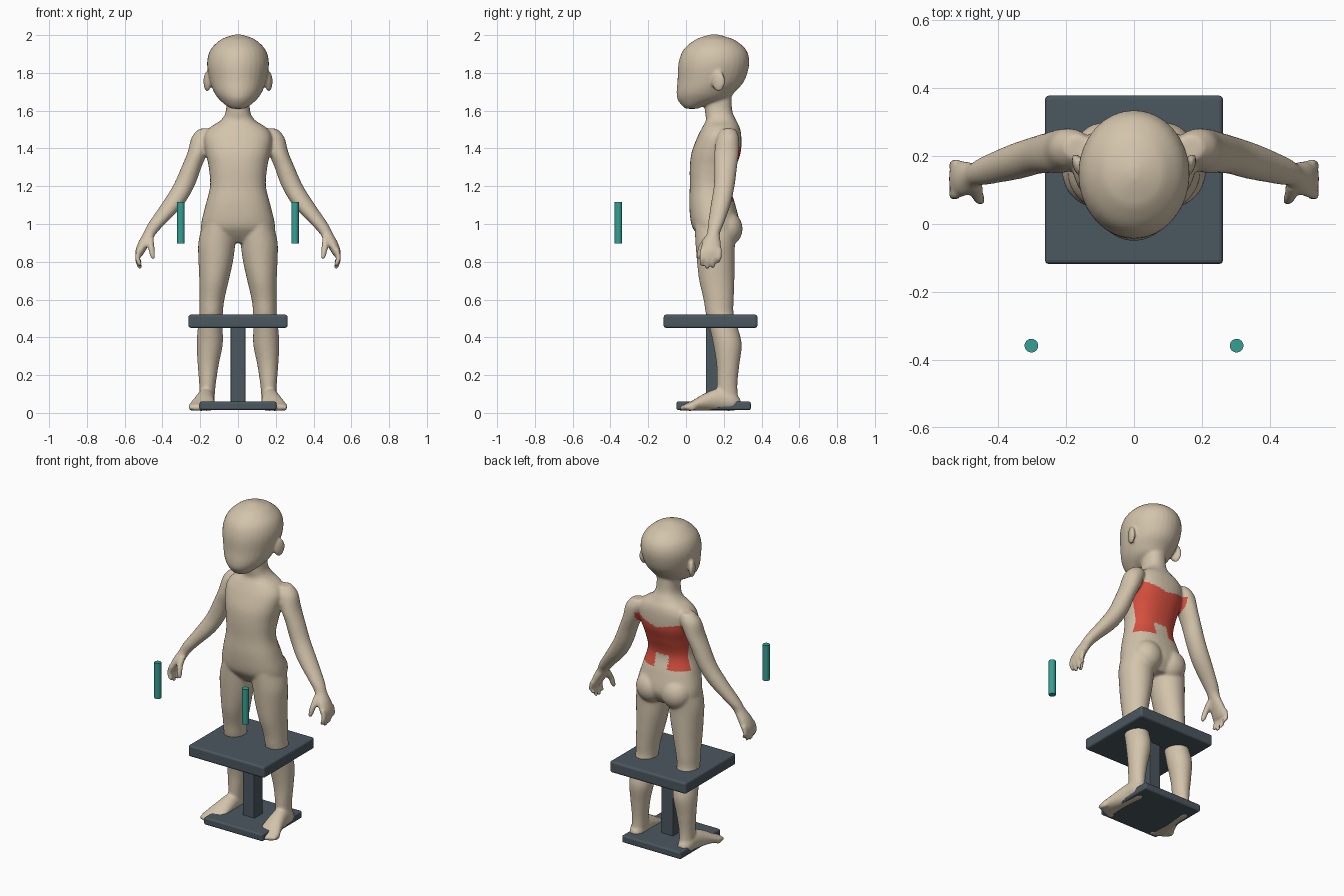
import bpy
import bmesh
import math
from mathutils import Matrix, Vector

scene_cube = bpy.data.objects.get("Cube")
if scene_cube:
    bpy.data.objects.remove(scene_cube, do_unlink=True)


def material(name, colour):
    mat = bpy.data.materials.new(name)
    mat.use_nodes = True
    mat.diffuse_color = (*colour, 1)
    shader = next(n for n in mat.node_tree.nodes if n.type == "BSDF_PRINCIPLED")
    shader.inputs["Base Color"].default_value = (*colour, 1)
    shader.inputs["Roughness"].default_value = 0.7
    return mat


BEIGE = material("warm beige", (0.65, 0.55, 0.41))
RED = material("back red", (0.68, 0.08, 0.05))
SLATE = material("slate grey", (0.07, 0.095, 0.115))
TEAL = material("teal", (0.035, 0.35, 0.29))


def add_object(name, bm, *materials):
    mesh = bpy.data.meshes.new(name)
    bm.to_mesh(mesh)
    bm.free()
    ob = bpy.data.objects.new(name, mesh)
    bpy.context.scene.collection.objects.link(ob)
    for mat in materials:
        mesh.materials.append(mat)
    return ob


def spline(rows, steps=5):
    """Smoothly interpolate a short list of cross-sections."""
    out = []
    rows = [Vector(r) for r in rows]
    for i in range(len(rows) - 1):
        a, b = rows[i], rows[i + 1]
        before, after = rows[max(i - 1, 0)], rows[min(i + 2, len(rows) - 1)]
        for k in range(steps):
            t = k / steps
            out.append(0.5 * (2 * a + (b - before) * t
                              + (2 * before - 5 * a + 4 * b - after) * t ** 2
                              + (3 * a - before - 3 * b + after) * t ** 3))
    return out + [rows[-1]]


def loft(bm, rows, side=1, power=2.0, along_y=False, sides=32):
    """Closed loft; each row is station, centre x, centre depth, radius x, radius depth."""
    rings = []
    for station, cx, cd, rx, rd in spline(rows):
        ring = []
        for k in range(sides):
            c = math.cos(math.tau * k / sides)
            s = math.sin(math.tau * k / sides)
            x = cx + rx * math.copysign(abs(c) ** (2 / power), c)
            d = cd + rd * math.copysign(abs(s) ** (2 / power), s)
            place = (side * x, station, d) if along_y else (side * x, d, station)
            ring.append(bm.verts.new(place))
        rings.append(ring)
    for low, high in zip(rings, rings[1:]):
        for k in range(sides):
            n = (k + 1) % sides
            bm.faces.new((low[k], low[n], high[n], high[k]))
    bm.faces.new(rings[0])
    bm.faces.new(rings[-1])


def span(rows):
    """Rows of height, front, back, half width, centred on the middle plane."""
    return [(z, 0, (f + b) / 2, w, (b - f) / 2) for z, f, b, w in rows]


def ball(bm, centre, radii, side=1, turn=0):
    x, y, z = centre
    bmesh.ops.create_uvsphere(
        bm, u_segments=20, v_segments=14, radius=1,
        matrix=Matrix.Translation((side * x, y, z))
        @ Matrix.Rotation(side * turn, 4, "Z") @ Matrix.Diagonal((*radii, 1)))


# Torso and neck
bm = bmesh.new()
loft(bm, span([(.9, .1, .24, .1), (.95, .055, .275, .185), (1, .028, .285, .195),
               (1.1, .017, .262, .172), (1.2, .02, .236, .148),
               (1.3, .02, .264, .155), (1.38, .03, .29, .172),
               (1.46, .06, .293, .18), (1.51, .085, .285, .15),
               (1.55, .105, .265, .09), (1.6, .1, .245, .064),
               (1.7, .1, .24, .062)]), power=2.3)

# Head
loft(bm, span([(1.61, 0, .06, .03), (1.625, -.02, .1, .06), (1.66, -.045, .215, .1),
               (1.7, -.05, .26, .128), (1.76, -.045, .31, .15),
               (1.85, -.04, .335, .164), (1.92, -.015, .32, .147),
               (1.97, .04, .265, .1), (1.99, .085, .215, .06), (2.003, .13, .17, .015)]))

leg = [(1, .1, .16, .088, .115), (.9, .112, .155, .098, .105), (.8, .118, .158, .091, .1),
       (.7, .127, .163, .078, .093), (.6, .138, .173, .066, .08),
       (.53, .142, .178, .062, .074), (.45, .147, .2, .066, .075),
       (.36, .15, .22, .069, .075), (.25, .158, .222, .055, .06),
       (.14, .162, .218, .043, .054), (.05, .165, .225, .04, .055)]
foot = [(.288, .165, .05, .02, .025), (.25, .166, .061, .042, .05),
        (.18, .17, .071, .046, .06), (.1, .18, .058, .057, .046),
        (.03, .193, .037, .069, .026), (-.01, .2, .028, .06, .017)]
arm = [(1.505, .165, .225, .04, .035), (1.46, .185, .222, .06, .058),
       (1.38, .213, .215, .054, .065), (1.3, .247, .21, .053, .06),
       (1.2, .288, .202, .057, .055), (1.1, .35, .183, .059, .052),
       (1, .432, .158, .045, .042), (.95, .467, .145, .035, .035),
       (.9, .497, .135, .032, .05), (.85, .52, .132, .025, .056), (.83, .525, .132, .016, .05)]
thumb = [(.93, .465, .12, .02, .025), (.88, .46, .085, .018, .02),
         (.83, .452, .07, .014, .014), (.815, .45, .068, .007, .007)]

for side in (1, -1):
    loft(bm, leg, side)
    loft(bm, foot, side, along_y=True)
    loft(bm, arm, side)
    loft(bm, thumb, side, sides=16)
    ball(bm, (.086, .212, .975), (.092, .088, .095), side)
    ball(bm, (.163, .172, 1.755), (.017, .037, .055), side, turn=-.35)
    # Toes, from the big one outwards
    for i in range(5):
        ball(bm, (.15 + .024 * i, -.02 + .003 * i * i, .026),
             (.017 - .001 * i, .028, .016), side)
    # Fingers
    for i, tip in enumerate((.775, .76, .765, .79)):
        y = .09 + .029 * i
        loft(bm, [(.87, .522, y, .014, .015), (.82, .532, y - .004, .014, .015),
                  (tip + .015, .522, y - .006, .013, .013),
                  (tip, .518, y - .006, .006, .006)], side, sides=16)
bmesh.ops.recalc_face_normals(bm, faces=bm.faces)

# Fuse the overlapping parts into one soft skin
body = add_object("body", bm, BEIGE, RED)
fuse = body.modifiers.new("fuse", "REMESH")
fuse.mode = "VOXEL"
fuse.voxel_size = .0075
soften = body.modifiers.new("soften", "SMOOTH")
soften.factor = .5
soften.iterations = 8
graph = bpy.context.evaluated_depsgraph_get()
skin = bpy.data.meshes.new_from_object(body.evaluated_get(graph))
body.modifiers.clear()
body.data = skin
skin.materials.clear()
skin.materials.append(BEIGE)
skin.materials.append(RED)

# Highlighted back area with a notch at the bottom middle
for face in skin.polygons:
    x, y, z = face.center
    x = abs(x)
    bottom = 1.2 if x < .045 else 1.12
    top = 1.39 + .25 * x
    face.material_index = int(bottom < z < top and y > .175 and x < .168)
    face.use_smooth = True


def box(name, low, high, bevel):
    low, high = Vector(low), Vector(high)
    bm = bmesh.new()
    bmesh.ops.create_cube(bm, size=1, matrix=Matrix.Translation((low + high) / 2)
                          @ Matrix.Diagonal((*(high - low), 1)))
    ob = add_object(name, bm, SLATE)
    mod = ob.modifiers.new("rounded edges", "BEVEL")
    mod.width = bevel
    mod.segments = 3


# Stool
box("seat", (-.262, -.118, .45), (.262, .378, .52), .012)
box("post", (-.04, .105, .05), (.04, .185, .46), .004)
box("base_plate", (-.203, -.05, .015), (.203, .343, .06), .01)

# Handles floating in front
for name, x in (("left_handle", .302), ("right_handle", -.302)):
    bm = bmesh.new()
    bmesh.ops.create_cone(bm, cap_ends=True, segments=32, radius1=.02, radius2=.02,
                          depth=.22, matrix=Matrix.Translation((x, -.358, 1.007)))
    for face in bm.faces:
        face.smooth = len(face.verts) == 4
    handle = add_object(name, bm, TEAL)
    for edge in handle.data.edges:
        a, b = (handle.data.vertices[i].co.z for i in edge.vertices)
        edge.use_edge_sharp = abs(a - b) < .01
